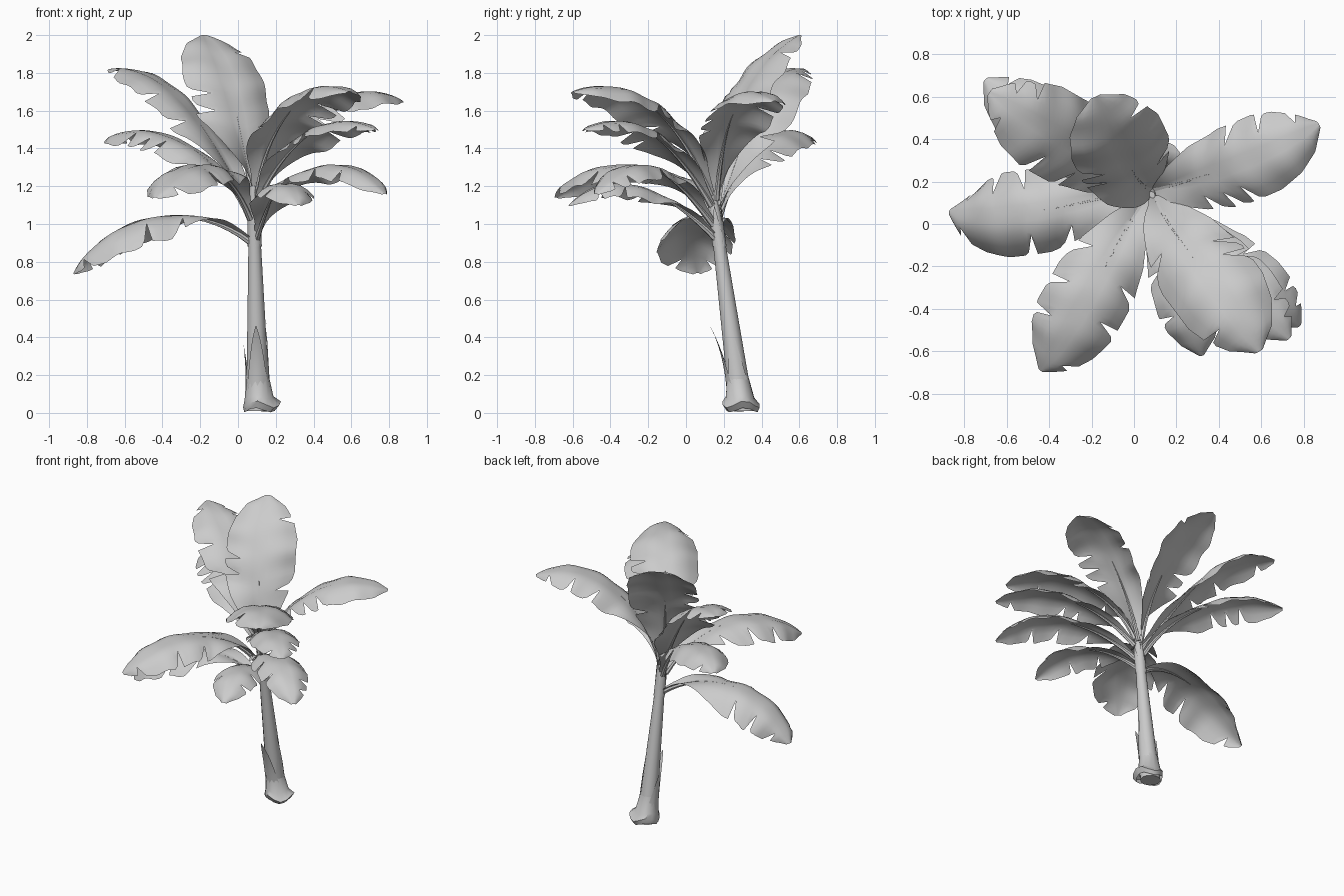
import bpy, bmesh, math, random
from mathutils import Vector

random.seed(4)
if "Cube" in bpy.data.objects:
    bpy.data.objects.remove(bpy.data.objects["Cube"])

grey = bpy.data.materials.new("plain_grey")
grey.use_nodes = True
grey.diffuse_color = (0.6, 0.6, 0.6, 1)
grey.node_tree.nodes["Principled BSDF"].inputs["Base Color"].default_value = (0.6, 0.6, 0.6, 1)


def grid_object(name, rows, closed=False, cap=False):
    """Skin rows of points into one smooth object."""
    bm = bmesh.new()
    vs = [[bm.verts.new(p) for p in r] for r in rows]
    n = len(rows[0])
    for a, b in zip(vs, vs[1:]):
        for j in range(n if closed else n - 1):
            k = (j + 1) % n
            bm.faces.new((a[j], a[k], b[k], b[j]))
    if cap:
        bm.faces.new(vs[0][::-1])
        bm.faces.new(vs[-1])
    mesh = bpy.data.meshes.new(name)
    bm.to_mesh(mesh)
    bm.free()
    mesh.materials.append(grey)
    ob = bpy.data.objects.new(name, mesh)
    bpy.context.collection.objects.link(ob)
    bpy.ops.object.select_all(action='DESELECT')
    ob.select_set(True)
    bpy.context.view_layer.objects.active = ob
    bpy.ops.object.shade_smooth_by_angle(angle=math.radians(40))
    return ob


def lerp_table(table, t):
    for (a, va), (b, vb) in zip(table, table[1:]):
        if t <= b:
            return va + (vb - va) * (t - a) / (b - a)
    return table[-1][1]


def make_path(points):
    """Smooth cubic through four points, spaced by chord length."""
    pts = [Vector(p) for p in points]
    ks = [0.0]
    for a, b in zip(pts, pts[1:]):
        ks.append(ks[-1] + (b - a).length)
    ks = [k / ks[-1] for k in ks]

    def at(t):
        total = Vector((0, 0, 0))
        for i, p in enumerate(pts):
            w = 1.0
            for j in range(len(pts)):
                if j != i:
                    w *= (t - ks[j]) / (ks[i] - ks[j])
            total += p * w
        return total
    return at


def frame(at, t):
    tangent = (at(t + 0.01) - at(t - 0.01)).normalized()
    side = tangent.cross(Vector((0, 0, 1))).normalized()
    return side, side.cross(tangent)


OUTLINE = [(0, 0.1), (0.1, 0.2), (0.2, 0.5), (0.32, 0.82), (0.45, 1), (0.68, 1),
           (0.82, 0.84), (0.93, 0.55), (1, 0.1)]
COLUMNS = [-1, -0.75, -0.5, -0.2, 0, 0.2, 0.5, 0.75, 1]
ROWS = 44


def leaf(name, points, width, droop, tears):
    at = make_path(points)
    torn = {s: set(random.sample(range(16, 41, 4), tears)) for s in (-1, 1)}
    rows = []
    for i in range(ROWS + 1):
        t = i / ROWS
        side, up = frame(at, t)
        w = width * lerp_table(OUTLINE, t)
        blade = min(max((t - 0.1) / 0.3, 0), 1)
        row = []
        for c in COLUMNS:
            a, s = abs(c), 1 if c > 0 else -1
            reach = a
            if i in torn[s]:
                reach = min(a, 0.45 + 0.1 * a)
            elif i - 1 in torn[s]:
                reach = a * 0.93
            wave = 0.04 * math.sin(i * 0.7 + 2 * s) * a
            # channel at the stalk opens into a blade whose edges hang down
            hang = 0.25 * reach - (droop + 0.25) * reach ** 2 + wave
            lift = w * (hang * blade + 0.5 * reach * (1 - blade))
            sweep = min(t + 0.05 * reach * math.sin(math.pi * t), 1)
            row.append(at(sweep) + side * w * reach * s + up * lift)
        rows.append(row)
    grid_object(name + "_blade", rows)

    # stalk fading out under the blade
    stalk = []
    for i in range(9):
        t = i / 8 * 0.5
        side, up = frame(at, t)
        r = 0.016 * (1 - 1.8 * t)
        stalk.append([at(t) - up * r * 0.6 + side * r * math.cos(k * math.tau / 6)
                      + up * r * math.sin(k * math.tau / 6) for k in range(6)])
    grid_object(name + "_stalk", stalk, closed=True, cap=True)


# Leaves: stalk foot, two points along the rib, tip, half width, edge droop, tears
LEAVES = [
    ("top_leaf", (.09, .16, 1.1), (.02, .21, 1.46), (-.07, .37, 1.8), (-.18, .6, 2.0), .23, .15, 2),
    ("back_right_upper_leaf", (.08, .16, 1.08), (-.18, .32, 1.5), (-.4, .44, 1.74), (-.68, .62, 1.82), .21, .3, 3),
    ("back_right_lower_leaf", (.07, .17, 1.03), (-.2, .33, 1.37), (-.42, .46, 1.48), (-.7, .68, 1.44), .17, .5, 3),
    ("back_left_leaf", (.09, .16, 1.13), (.31, .22, 1.5), (.58, .32, 1.68), (.87, .47, 1.65), .19, .4, 3),
    ("front_left_upper_leaf", (.1, .14, 1.15), (.22, -.08, 1.52), (.4, -.32, 1.7), (.59, -.6, 1.7), .22, .4, 2),
    ("front_left_middle_leaf", (.1, .14, 1.1), (.3, -.1, 1.41), (.5, -.3, 1.53), (.73, -.54, 1.5), .16, .4, 3),
    ("front_left_lower_leaf", (.1, .15, 1.0), (.3, -.08, 1.24), (.5, -.24, 1.31), (.78, -.48, 1.16), .16, .45, 3),
    ("front_leaf", (.1, .16, .93), (.17, -.08, 1.12), (.24, -.33, 1.21), (.32, -.62, 1.1), .15, .45, 2),
    ("front_right_leaf", (.07, .14, 1.03), (-.08, -.1, 1.26), (-.22, -.35, 1.31), (-.44, -.69, 1.14), .2, .45, 3),
    ("right_low_leaf", (.07, .17, .91), (-.2, .11, 1.03), (-.46, .06, 1.03), (-.87, .06, .74), .2, .6, 3),
]
for name, p0, p1, p2, p3, width, droop, tears in LEAVES:
    leaf(name, (p0, p1, p2, p3), width, droop, tears)


# Leaning trunk
def trunk_centre(z):
    return Vector((0.108 - 0.022 * z, 0.298 - 0.136 * z, z))


RADIUS = [(0, 0.068), (0.2, 0.058), (0.5, 0.047), (0.9, 0.033), (1.05, 0.03), (1.2, 0.018)]


def ring(z, radius, sides=12, wobble=0.0, shift=0.0):
    return [trunk_centre(z) + Vector((math.cos(a) * radius + shift, math.sin(a) * radius,
                                     wobble * math.sin(3 * a + 1)))
            for a in (k * math.tau / sides for k in range(sides))]


heights = [0.01, 0.1, 0.2, 0.35, 0.5, 0.7, 0.9, 1.05, 1.2]
grid_object("trunk", [ring(z, lerp_table(RADIUS, z)) for z in heights], closed=True, cap=True)

# Flared skirt of old sheath at the foot
grid_object("root_skirt", [ring(0.015, 0.085, 14, 0.012, 0.01), ring(0.045, 0.1, 14, 0.018, 0.02),
                           ring(0.08, 0.076, 14, 0.01, 0.005), ring(0.2, 0.059, 14)], closed=True)


# Dry sheaths wrapping the trunk, each ending in a point
def sheath(name, angle, z0, z1, spread, peel):
    rows = []
    for i in range(9):
        t = i / 8
        z = z0 + (z1 - z0) * t
        half = spread * (1 - t) + 0.02
        r = lerp_table(RADIUS, z) + 0.004 + peel * t ** 3
        rows.append([trunk_centre(z) + Vector((math.cos(angle + half * k / 2) * r,
                                               math.sin(angle + half * k / 2) * r, 0))
                     for k in range(-2, 3)])
    grid_object(name, rows)


sheath("front_sheath", -1.6, 0.05, 0.46, 1.3, 0.055)
sheath("right_sheath", 3.0, 0.05, 0.36, 1.2, 0.015)
sheath("left_sheath", 0.0, 0.04, 0.48, 1.3, 0.0)
for k in range(5):
    sheath("crown_sheath_%d" % (k + 1), k * 1.3, 0.88, 1.1 + 0.03 * k, 0.9, 0.012)
